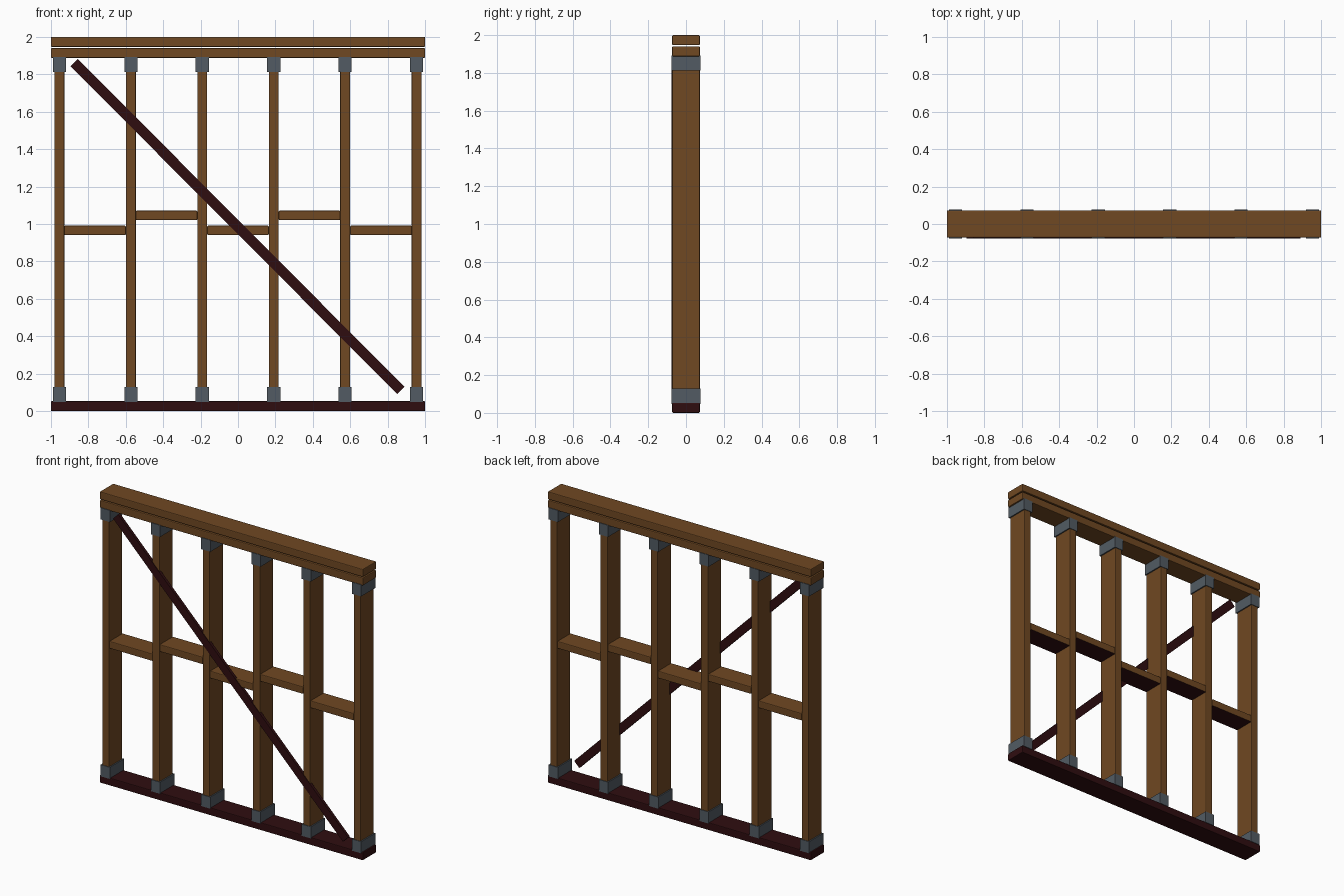
import bpy
from math import radians

cube = bpy.data.objects.get("Cube")
if cube:
    bpy.data.objects.remove(cube, do_unlink=True)


def make_material(name, rgb):
    m = bpy.data.materials.new(name)
    m.use_nodes = True
    m.diffuse_color = (*rgb, 1)
    m.node_tree.nodes["Principled BSDF"].inputs["Base Color"].default_value = (*rgb, 1)
    return m


TIMBER = make_material("brown timber", (0.16, 0.065, 0.016))
TREATED = make_material("dark treated timber", (0.028, 0.004, 0.005))
STEEL = make_material("grey steel", (0.085, 0.105, 0.125))

THICK, DEPTH = 0.053, 0.146      # timber section
STEP = 0.382                     # stud spacing
STUD_X = [(i - 2.5) * STEP for i in range(6)]


def box(name, size, centre, mat, bevel=0.0, tilt=0.0):
    """Rectangular member, with optional eased edges and tilt about y."""
    bpy.ops.mesh.primitive_cube_add(size=1, location=centre)
    ob = bpy.context.object
    ob.name = name
    ob.scale = size
    bpy.ops.object.transform_apply(location=False, rotation=False, scale=True)
    ob.rotation_euler.y = radians(tilt)
    ob.data.materials.append(mat)
    if bevel:
        mod = ob.modifiers.new("eased_edges", "BEVEL")
        mod.width = bevel
        mod.segments = 2
    return ob


# Horizontal plates
box("bottom_plate", (2, DEPTH, THICK), (0, 0, THICK / 2), TREATED, 0.005)
box("lower_top_plate", (2, DEPTH, THICK), (0, 0, 1.914), TIMBER, 0.005)
box("upper_top_plate", (2, DEPTH, THICK), (0, 0, 2 - THICK / 2), TIMBER, 0.005)

# Studs with a steel connector at each end
for i, x in enumerate(STUD_X, 1):
    box(f"stud_{i}", (THICK, DEPTH, 1.835), (x, 0, 0.971), TIMBER, 0.005)
    for end, z in (("bottom", 0.088), ("top", 1.853)):
        box(f"{end}_connector_{i}", (0.07, 0.154, 0.08), (x, 0, z), STEEL)

# Staggered blocking between studs, with treated undersides
for i, x in enumerate(STUD_X[:-1]):
    z = 0.966 if i % 2 == 0 else 1.046
    block = box(f"blocking_{i + 1}", (STEP - THICK, DEPTH - 0.002, 0.05),
                (x + STEP / 2, 0, z), TIMBER, 0.005)
    block.data.materials.append(TREATED)
    for face in block.data.polygons:
        face.material_index = 1 if face.normal.z < -0.5 else 0

# Diagonal brace let into the front
box("diagonal_brace", (2.475, 0.02, 0.055), (-0.003, -0.067, 0.987), TREATED, tilt=45.1)
